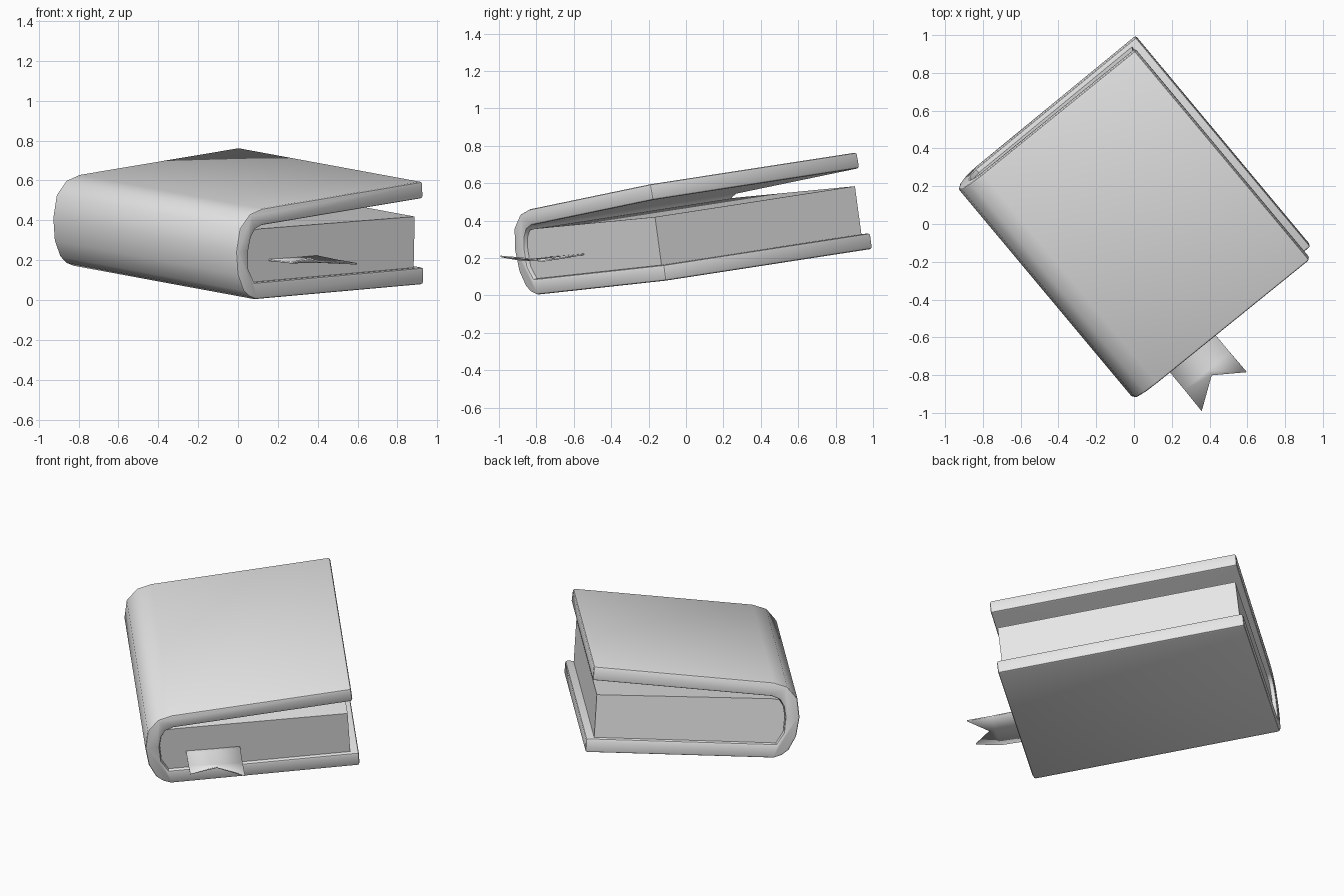
import bpy, bmesh, math
from mathutils import Matrix, Vector

if "Cube" in bpy.data.objects:
    bpy.data.objects.remove(bpy.data.objects["Cube"])

# Book frame: across the cover, along the spine, through the thickness
across = Vector((0.771, 0.633, 0.069)).normalized()
along = Vector((-0.641, 0.758, 0.117))
along = (along - across * along.dot(across)).normalized()
up = across.cross(along)
frame = Matrix((across, along, up)).transposed().to_4x4()
frame.translation = (0.09, -0.80, 0.003)

grey = bpy.data.materials.new("grey")
grey.diffuse_color = (0.8, 0.8, 0.8, 1)
grey.use_nodes = True
grey.node_tree.nodes["Principled BSDF"].inputs["Base Color"].default_value = grey.diffuse_color


def finish(name, bm, angle):
    bmesh.ops.recalc_face_normals(bm, faces=bm.faces)
    mesh = bpy.data.meshes.new(name)
    bm.to_mesh(mesh)
    bm.free()
    mesh.materials.append(grey)
    ob = bpy.data.objects.new(name, mesh)
    ob.matrix_world = frame
    bpy.context.collection.objects.link(ob)
    bpy.ops.object.select_all(action='DESELECT')
    ob.select_set(True)
    bpy.context.view_layer.objects.active = ob
    bpy.ops.object.shade_smooth_by_angle(angle=math.radians(angle))
    return ob


def extrude_profile(name, profile, start, end, bevel=0.0, angle=40):
    """Extrude an (across, up) outline along the spine direction."""
    bm = bmesh.new()
    face = bm.faces.new([bm.verts.new((u, start, n)) for u, n in profile])
    geom = bmesh.ops.extrude_face_region(bm, geom=[face])["geom"]
    moved = [g for g in geom if isinstance(g, bmesh.types.BMVert)]
    bmesh.ops.translate(bm, verts=moved, vec=(0, end - start, 0))
    bmesh.ops.recalc_face_normals(bm, faces=bm.faces)
    if bevel:
        sharp = [e for e in bm.edges if e.calc_face_angle(0) > math.radians(62)]
        bmesh.ops.bevel(bm, geom=sharp, offset=bevel, segments=2,
                        profile=0.5, affect='EDGES')
    return finish(name, bm, angle)


# Cover: lower board, rounded spine and slightly raised upper board
outer = [(1.093, 0), (0, 0), (-0.045, 0.018), (-0.082, 0.05), (-0.121, 0.134),
         (-0.134, 0.25), (-0.114, 0.366), (-0.051, 0.435), (0.03, 0.458),
         (1.073, 0.522)]
inner = [(1.078, 0.437), (0.035, 0.373), (-0.012, 0.355), (-0.038, 0.315),
         (-0.052, 0.25), (-0.048, 0.155), (-0.008, 0.085), (1.093, 0.085)]
extrude_profile("cover", outer + inner, 0, 1.452, bevel=0.012)

# Page block, filling the inside of the spine
pages = [(1.045, 0.083), (-0.006, 0.083), (-0.046, 0.155), (-0.05, 0.25),
         (-0.037, 0.312), (-0.012, 0.347), (0.03, 0.352), (1.045, 0.344)]
extrude_profile("pages", pages, 0.025, 1.427, angle=30)

# Ribbon bookmark with a notched end, one corner curling up
bm = bmesh.new()
rows = [(0.12, 0.190, 0.187, 0.187), (0.0, 0.190, 0.187, 0.187),
        (-0.15, 0.197, 0.190, 0.185)]
grid = [[bm.verts.new(p) for p in
         ((0.10, v, a), (0.258, v, b), (0.412, v, c))] for v, a, b, c in rows]
for r0, r1 in zip(grid, grid[1:]):
    for i in range(2):
        bm.faces.new((r0[i], r0[i + 1], r1[i + 1], r1[i]))
left, mid, right = grid[-1]
notch = bm.verts.new((0.26, -0.183, 0.194))
tip_left = bm.verts.new((0.10, -0.292, 0.235))
tip_right = bm.verts.new((0.414, -0.29, 0.186))
bm.faces.new((left, mid, notch, tip_left))
bm.faces.new((mid, right, tip_right, notch))
ribbon = finish("bookmark", bm, 40)
solid = ribbon.modifiers.new("thickness", 'SOLIDIFY')
solid.thickness = 0.008
solid.offset = 0
